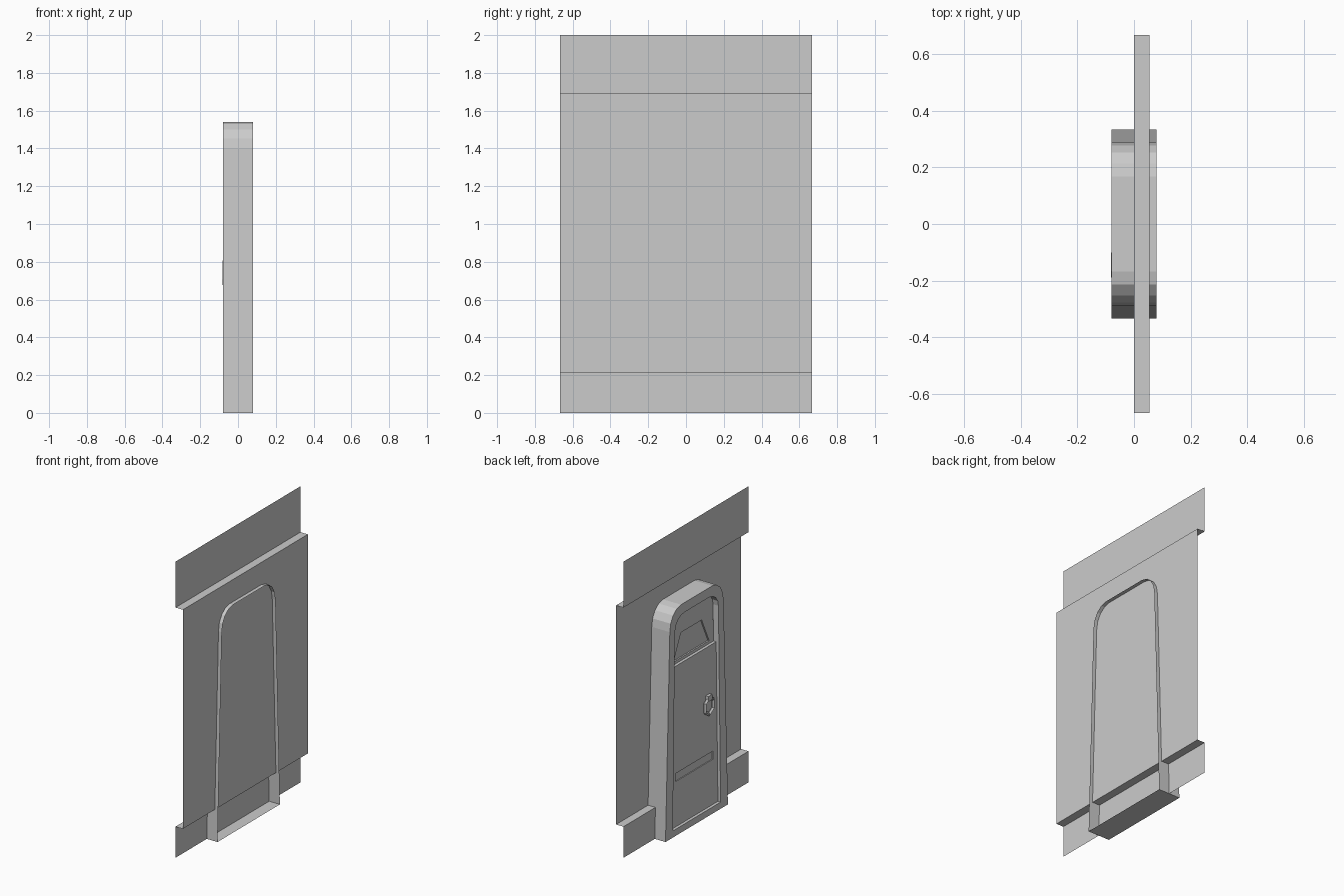
import bpy, bmesh, math
from mathutils import Matrix, Vector

if "Cube" in bpy.data.objects:
    bpy.data.objects.remove(bpy.data.objects["Cube"])


def finish(bm, name):
    mesh = bpy.data.meshes.new(name)
    bm.to_mesh(mesh)
    bm.free()
    ob = bpy.data.objects.new(name, mesh)
    bpy.context.collection.objects.link(ob)
    return ob


def loop(bm, pts, x):
    return [bm.verts.new((x, y, z)) for y, z in pts]


def strip(bm, a, b, closed=True):
    n = len(a)
    for i in range(n if closed else n - 1):
        j = (i + 1) % n
        bm.faces.new((a[i], a[j], b[j], b[i]))


def arch(foot, z0, shoulder, z1, flat, top, segs=4):
    """Tapered doorway outline in (y, z) with rounded shoulders."""
    half = [(foot, z0)]
    for i in range(segs + 1):
        t = math.pi / 2 * i / segs
        half.append((flat + (shoulder - flat) * math.cos(t),
                     z1 + (top - z1) * math.sin(t)))
    return half + [(-y, z) for y, z in reversed(half)]


def panel_with_recess(name, outer, hole, x, depth):
    bm = bmesh.new()
    o, h = loop(bm, outer, x), loop(bm, hole, x)
    edges = [bm.edges.new((l[i], l[(i + 1) % len(l)]))
             for l in (o, h) for i in range(len(l))]
    bmesh.ops.triangle_fill(bm, edges=edges, use_beauty=True,
                            normal=Vector((-1, 0, 0)))
    back = loop(bm, hole, x + depth)
    strip(bm, h, back)
    bm.faces.new(back)
    return finish(bm, name)


# Wall: a stepped single sheet
bm = bmesh.new()
profile = [(0, 0), (0, .21), (.055, .21), (.055, 1.69), (0, 1.69), (0, 2)]
a = [bm.verts.new((x, -.667, z)) for x, z in profile]
b = [bm.verts.new((x, .667, z)) for x, z in profile]
strip(bm, a, b, closed=False)
finish(bm, "wall")

# Door frame: open-backed shell with front rim and inner reveal
X_FRONT, X_DOOR, X_UPPER = -.08, -.06, -.04
outer = arch(.333, 0, .287, 1.40, .167, 1.54)
inner = arch(.255, .045, .232, 1.38, .13, 1.475)
bm = bmesh.new()
rings = [loop(bm, outer, .08), loop(bm, outer, X_FRONT),
         loop(bm, inner, X_FRONT), loop(bm, inner, X_UPPER)]
for r0, r1 in zip(rings, rings[1:]):
    strip(bm, r0, r1)
bmesh.ops.recalc_face_normals(bm, faces=bm.faces)
finish(bm, "door_frame")

# Door lower panel with a slot recess
SPLIT, W = 1.13, .236
lower = [(.255, .045), (W, SPLIT), (-W, SPLIT), (-.255, .045)]
slot = [(.2, .35), (.2, .405), (-.2, .405), (-.2, .35)]
panel_with_recess("door_lower_panel", lower, slot, X_DOOR, .006)

# Ledge on top of the lower panel
bm = bmesh.new()
ends = [(W, SPLIT), (-W, SPLIT)]
strip(bm, loop(bm, ends, X_DOOR), loop(bm, ends, X_UPPER), closed=False)
finish(bm, "door_ledge")

# Door upper panel with a trapezoid window recess
upper = [(W, SPLIT)] + inner[1:-1] + [(-W, SPLIT)]
window = [(.19, 1.15), (.11, 1.32), (-.11, 1.32), (-.19, 1.15)]
panel_with_recess("door_upper_panel", upper, window, X_UPPER, .01)

# Knocker ring, hexagonal, hanging from a small mount
bm = bmesh.new()
sections = []
for i in range(6):
    t = math.pi / 6 + i * math.pi / 3
    sections.append([bm.verts.new((-.070 + dx, -.145 + r * math.cos(t), .735 + r * 1.15 * math.sin(t)))
                     for dx, r in ((-.011, .05), (0, .061), (.010, .05), (0, .039))])
for i in range(6):
    strip(bm, sections[i], sections[(i + 1) % 6])
bmesh.ops.recalc_face_normals(bm, faces=bm.faces)
finish(bm, "handle_ring")

bm = bmesh.new()
bmesh.ops.create_cube(bm, size=1, matrix=Matrix.Translation((-.070, -.145, .79))
                      @ Matrix.Diagonal((.022, .04, .035, 1)))
finish(bm, "handle_mount")
